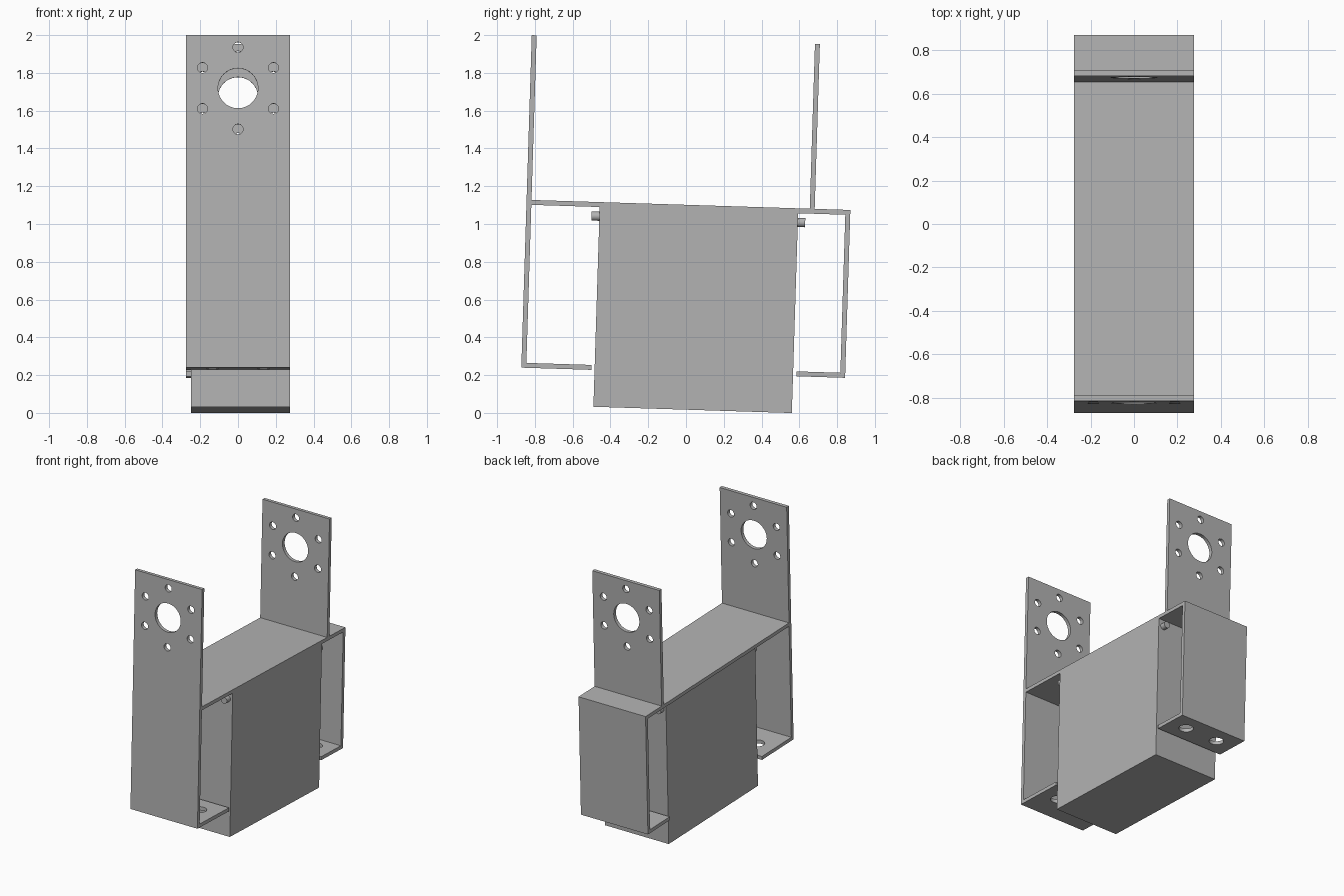
import bpy, math
from mathutils import Matrix

if "Cube" in bpy.data.objects:
    bpy.data.objects.remove(bpy.data.objects["Cube"])

grey = bpy.data.materials.new("plain_grey")
grey.use_nodes = True
colour = (0.45, 0.45, 0.45, 1)
grey.diffuse_color = colour
grey.node_tree.nodes["Principled BSDF"].inputs["Base Color"].default_value = colour

# The whole assembly leans slightly about the x axis
TILT = Matrix.Rotation(math.radians(-1.8), 4, 'X')
HALF = 0.276
T = 0.026
parts = []


def block(name, x, y, z):
    """Box spanning the given (low, high) ranges."""
    bpy.ops.mesh.primitive_cube_add(size=1)
    ob = bpy.context.object
    ob.name = name
    size = Matrix.Diagonal((x[1] - x[0], y[1] - y[0], z[1] - z[0], 1))
    ob.data.transform(Matrix.Translation((sum(x) / 2, sum(y) / 2, sum(z) / 2)) @ size)
    ob.data.materials.append(grey)
    parts.append(ob)
    return ob


def rod(name, radius, length, centre, axis):
    """Cylinder along y or z."""
    bpy.ops.mesh.primitive_cylinder_add(vertices=32, radius=radius, depth=length)
    ob = bpy.context.object
    ob.name = name
    turn = Matrix.Rotation(math.pi / 2, 4, 'X') if axis == 'Y' else Matrix.Identity(4)
    ob.data.transform(Matrix.Translation(centre) @ turn)
    ob.data.materials.append(grey)
    return ob


def drill(ob, radius, centre, axis):
    """Cut a round hole through a plate."""
    cutter = rod("hole_cutter", radius, 0.15, centre, axis)
    cutter.hide_render = True
    mod = ob.modifiers.new("hole", 'BOOLEAN')
    mod.operation, mod.solver, mod.object = 'DIFFERENCE', 'EXACT', cutter
    bpy.context.view_layer.objects.active = ob
    bpy.ops.object.modifier_apply(modifier=mod.name)
    bpy.data.objects.remove(cutter)


# Central body and the plate over it
block("body", (-0.25, HALF), (-0.491, 0.56), (0.018, 1.076))
block("top_plate", (-HALF, HALF), (-0.853, 0.836), (1.076, 1.076 + T))

# Upright plates with a shaft hole and a ring of six screw holes
front = block("front_plate", (-HALF, HALF), (-0.853 - T, -0.853), (0.213, 1.974))
rear = block("rear_plate", (-HALF, HALF), (0.621, 0.621 + T), (1.076 + T, 1.974))
for plate, y in ((front, -0.866), (rear, 0.634)):
    drill(plate, 0.106, (0, y, 1.693), 'Y')
    for i in range(6):
        a = math.radians(90 + 60 * i)
        drill(plate, 0.027, (0.217 * math.cos(a), y, 1.693 + 0.217 * math.sin(a)), 'Y')

# Rear drop plate and the two lower flanges
block("rear_drop_plate", (-HALF, HALF), (0.836 - T, 0.836), (0.213, 1.076))
flange_z = (0.213, 0.213 + T)
front_flange = block("front_flange", (-HALF, HALF), (-0.853, -0.507), flange_z)
rear_flange = block("rear_flange", (-HALF, HALF), (0.578, 0.836 - T), flange_z)
for flange, y in ((front_flange, -0.655), (rear_flange, 0.707)):
    for side in (-1, 1):
        drill(flange, 0.05, (side * 0.135, y, 0.226), 'Z')

# Small pegs near the top corners of the body
for end, y in (("front", -0.51), ("rear", 0.576)):
    for side, x in (("right", -0.21), ("left", 0.235)):
        peg = rod(f"{end}_{side}_peg", 0.024, 0.046, (x, y, 1.027), 'Y')
        parts.append(peg)

# Lean every part and shade with sharp edges kept
for ob in parts:
    ob.data.transform(TILT)
    ob.data.transform(Matrix.Translation((0, 0, -0.001)))
    bpy.ops.object.select_all(action='DESELECT')
    ob.select_set(True)
    bpy.context.view_layer.objects.active = ob
    bpy.ops.object.shade_smooth_by_angle(angle=math.radians(30))
